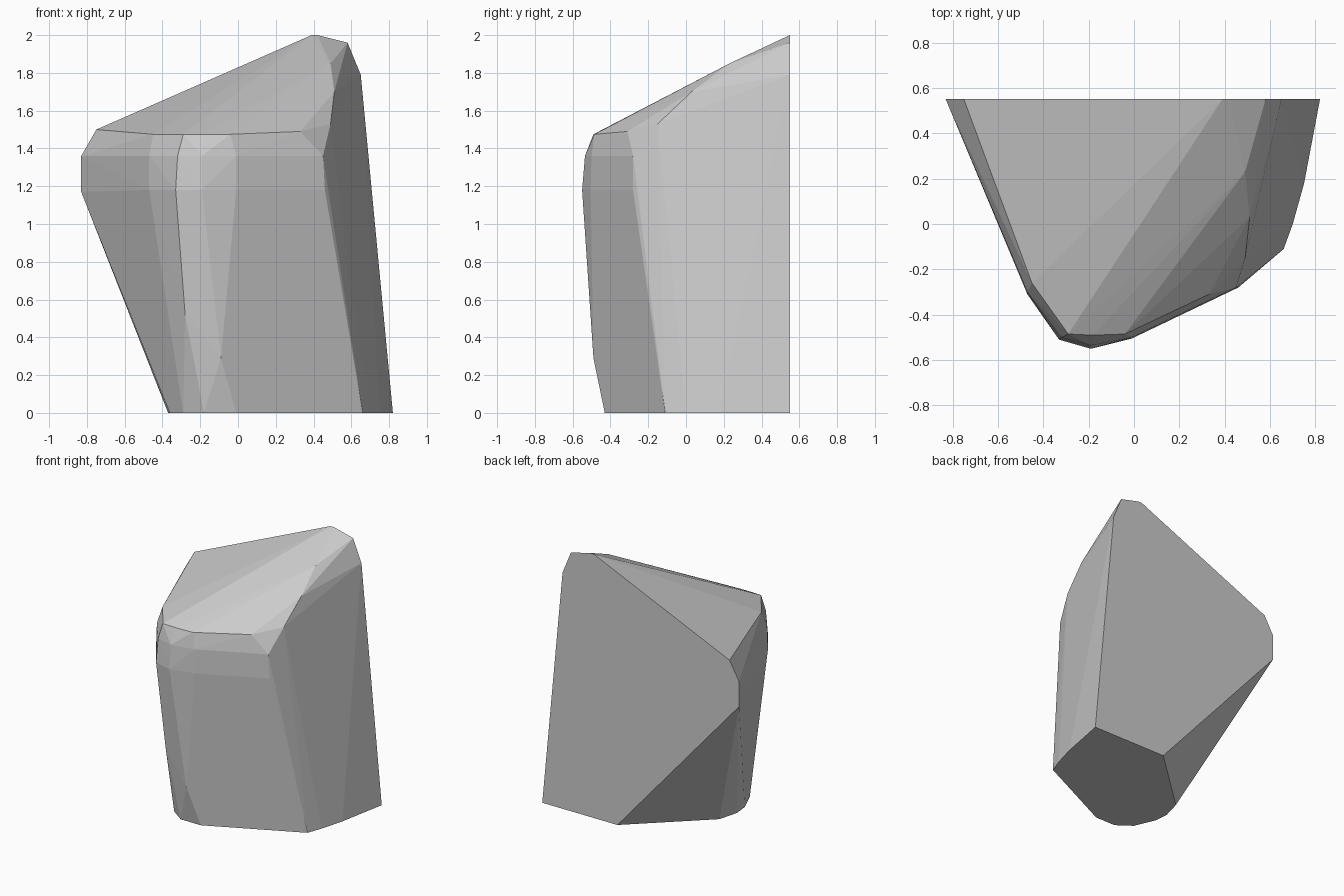
import bpy
import bmesh
import math

# Faceted rock half with a flat back: convex hull of a few outlines
BACK_Y = 0.55
back = [(0.82, 0), (0.19, 0), (-0.83, 1.17), (-0.83, 1.36), (-0.75, 1.50),
        (0.39, 2.0), (0.42, 2.0), (0.58, 1.96), (0.65, 1.79)]

# Level outlines of the front, keyed by height
levels = {
    0.0: [(-0.33, 0.07), (-0.37, -0.08), (-0.36, -0.19), (-0.29, -0.35), (-0.18, -0.43),
          (-0.01, -0.43), (0.66, -0.11), (0.70, 0.0), (0.75, 0.18)],
    0.29: [(-0.09, -0.49)],
    0.52: [(-0.28, -0.465)],
    1.18: [(-0.47, -0.31), (-0.33, -0.51), (-0.19, -0.55), (-0.01, -0.505), (0.46, -0.28)],
    1.36: [(-0.47, -0.30), (-0.32, -0.50), (-0.19, -0.535), (-0.01, -0.50), (0.45, -0.28)],
    1.475: [(-0.45, -0.26), (-0.29, -0.485), (-0.18, -0.49), (-0.04, -0.485), (0.20, -0.36)],
    1.49: [(0.33, -0.31)],
    1.53: [(0.49, -0.15)],
    1.70: [(0.51, 0.03)],
    1.85: [(0.49, 0.23)],
}

bm = bmesh.new()
for x, z in back:
    bm.verts.new((x, BACK_Y, z))
for z, outline in levels.items():
    for x, y in outline:
        bm.verts.new((x, y, z))

# Wrap the outlines, drop unused points and merge flat areas
bmesh.ops.convex_hull(bm, input=bm.verts[:])
bmesh.ops.delete(bm, geom=[v for v in bm.verts if not v.link_faces], context='VERTS')
bmesh.ops.dissolve_limit(bm, angle_limit=math.radians(1),
                         verts=bm.verts[:], edges=bm.edges[:])
bmesh.ops.recalc_face_normals(bm, faces=bm.faces[:])

mesh = bpy.data.meshes.new("rock")
bm.to_mesh(mesh)
bm.free()
rock = bpy.data.objects.new("rock", mesh)
bpy.context.collection.objects.link(rock)
